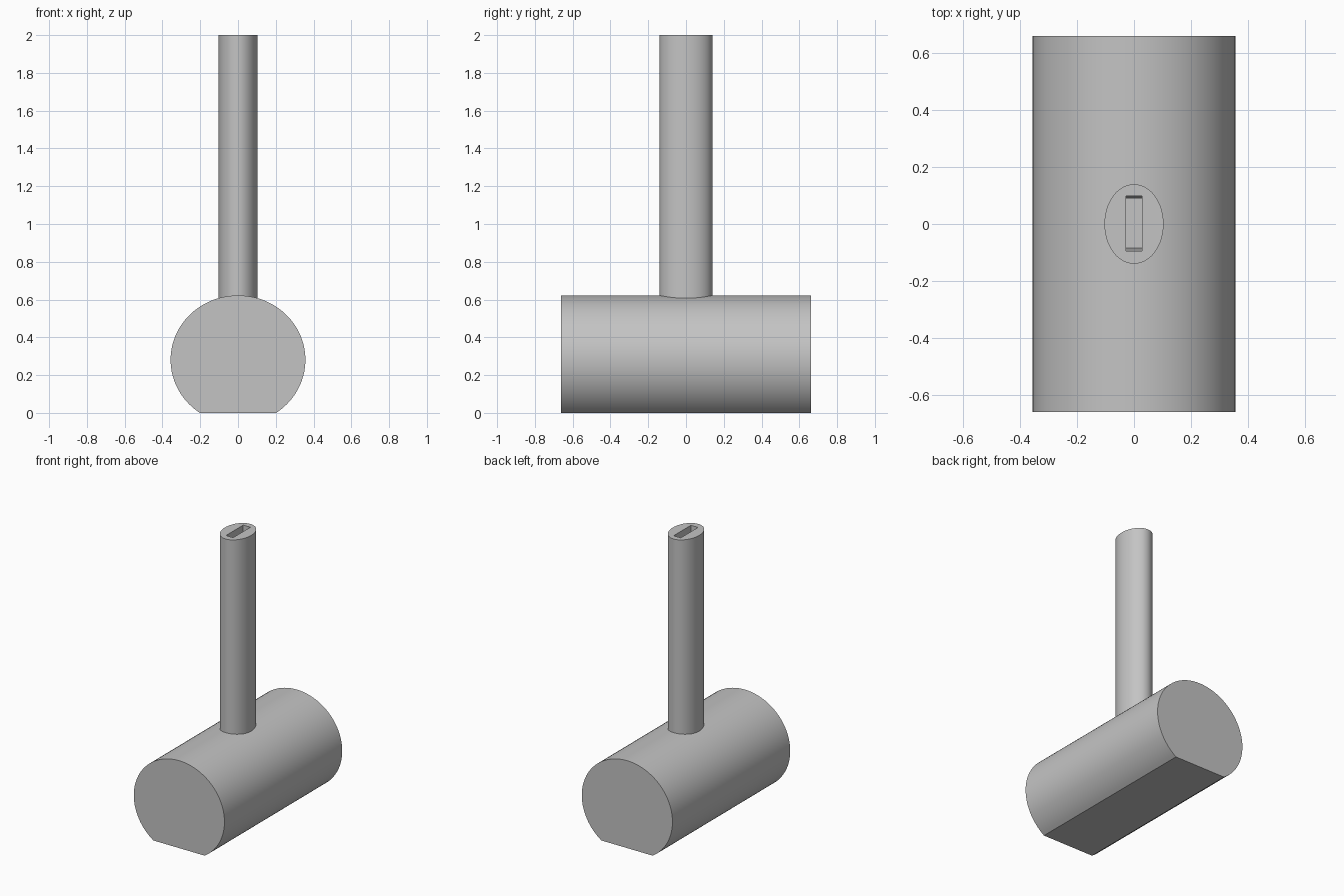
import bpy
import bmesh
from math import cos, sin, pi, asin

cube = bpy.data.objects.get("Cube")
if cube:
    bpy.data.objects.remove(cube, do_unlink=True)

# Single plain grey material
grey = bpy.data.materials.new("plain grey")
grey.use_nodes = True
colour = (0.55, 0.55, 0.55, 1)
grey.diffuse_color = colour
grey.node_tree.nodes["Principled BSDF"].inputs["Base Color"].default_value = colour


def loft(name, lower, upper):
    """Closed solid between two matching outlines."""
    bm = bmesh.new()
    a = [bm.verts.new(p) for p in lower]
    b = [bm.verts.new(p) for p in upper]
    n = len(a)
    bm.faces.new(a)
    bm.faces.new(b)
    for i in range(n):
        j = (i + 1) % n
        bm.faces.new((a[i], a[j], b[j], b[i]))
    bmesh.ops.recalc_face_normals(bm, faces=bm.faces)
    mesh = bpy.data.meshes.new(name)
    bm.to_mesh(mesh)
    bm.free()
    mesh.materials.append(grey)
    obj = bpy.data.objects.new(name, mesh)
    bpy.context.collection.objects.link(obj)
    return obj


def smooth(obj):
    bpy.ops.object.select_all(action="DESELECT")
    obj.select_set(True)
    bpy.context.view_layer.objects.active = obj
    bpy.ops.object.shade_smooth_by_angle(angle=pi / 6)


# Mallet head: oval barrel with a flat underside
half_w, half_h, centre_z, half_len = 0.357, 0.341, 0.281, 0.662
start = -asin(centre_z / half_h)
steps = 72
angles = [start + (pi - 2 * start) * i / steps for i in range(steps + 1)]


def head_outline(y):
    return [(half_w * cos(t), y, centre_z + half_h * sin(t)) for t in angles]


head = loft("mallet_head", head_outline(-half_len), head_outline(half_len))

# Handle: oval shaft seated in the head
def oval(z, sides=64):
    return [(0.104 * cos(2 * pi * i / sides), 0.14 * sin(2 * pi * i / sides), z)
            for i in range(sides)]


handle = loft("handle", oval(0.5), oval(2.0))

# Wedge slot in the handle end, its ends tapering inward
def slot_outline(half_y, z):
    return [(sx * 0.028, sy * half_y + 0.002, z)
            for sx, sy in ((-1, -1), (1, -1), (1, 1), (-1, 1))]


top, floor, lip = 2.0, 1.7, 0.03
flare = (0.097 - 0.087) * lip / (top - floor)
cutter = loft("slot_cutter", slot_outline(0.087, floor),
              slot_outline(0.097 + flare, top + lip))
cutter.hide_render = True
cutter.hide_set(True)

cut = handle.modifiers.new("slot", "BOOLEAN")
cut.operation = "DIFFERENCE"
cut.solver = "EXACT"
cut.object = cutter
bpy.context.view_layer.objects.active = handle
bpy.ops.object.modifier_apply(modifier=cut.name)
bpy.data.objects.remove(cutter, do_unlink=True)

for part in (head, handle):
    smooth(part)
